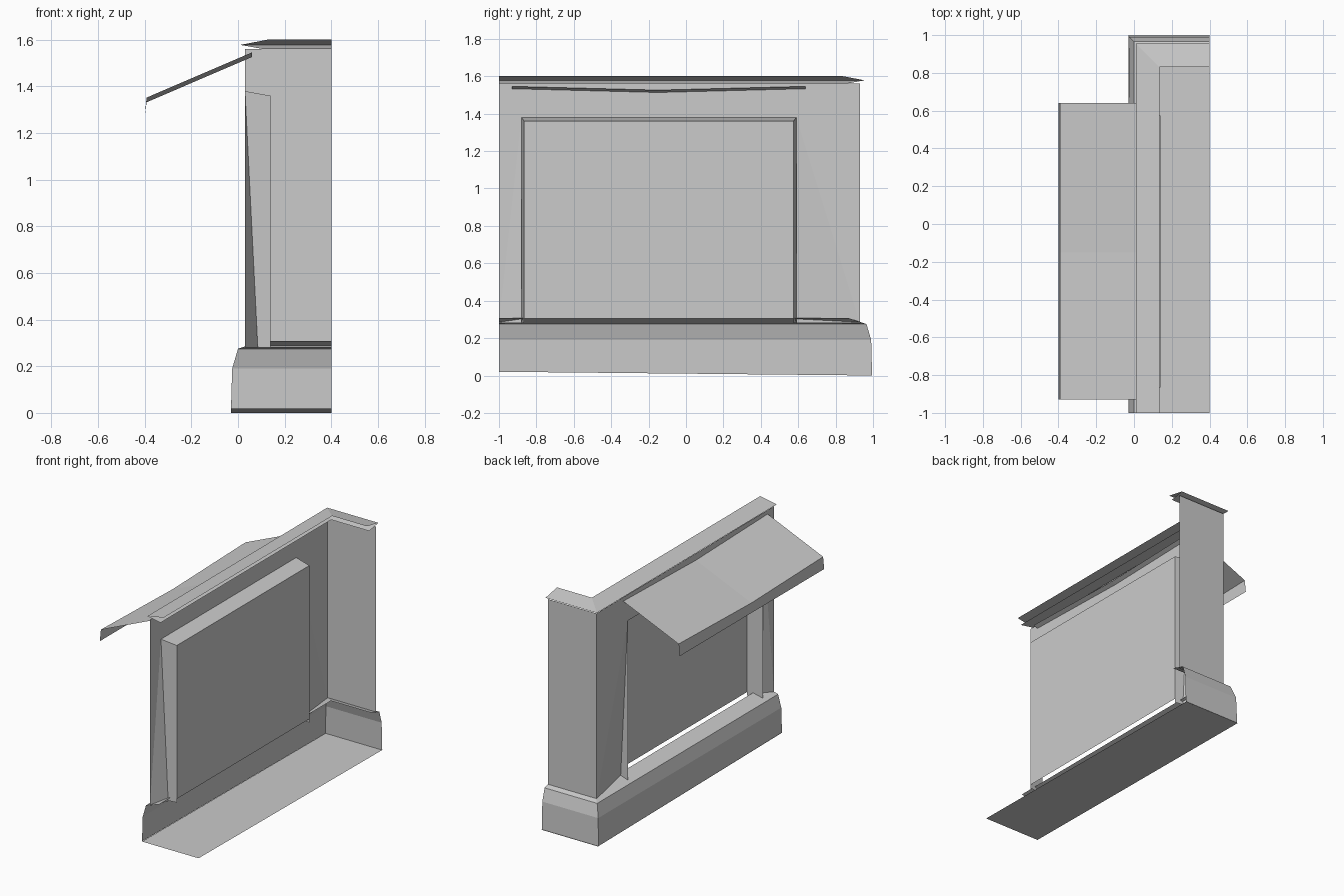
import bpy

if "Cube" in bpy.data.objects:
    bpy.data.objects.remove(bpy.data.objects["Cube"])

END_X, START_Y = 0.4, -1.0


def make(name, verts, faces):
    mesh = bpy.data.meshes.new(name)
    mesh.from_pydata(verts, [], faces)
    mesh.update()
    obj = bpy.data.objects.new(name, mesh)
    bpy.context.collection.objects.link(obj)
    return obj


def corner_sweep(name, profile):
    """Run an open profile (inset, z) along the long side, then round the corner."""
    verts, faces = [], []
    n = len(profile)
    for d, z in profile:
        verts.append((d, START_Y, z))
    for d, z in profile:
        verts.append((d, 0.965 - d, z))
    for d, z in profile:
        verts.append((END_X, 0.965 - d, z))
    for s in range(2):
        for k in range(n - 1):
            a = s * n + k
            faces.append((a, a + 1, a + n + 1, a + n))
    return make(name, verts, faces)


# stepped plinth with a gently rising ledge; lower edge tilts slightly
plinth = corner_sweep("plinth", [(-0.03, 0.0), (-0.025, 0.19), (0.0, 0.275), (0.1, 0.308)])
plinth.data.vertices[0].co.z = 0.02
make("floor_slab",
     [(-0.03, -1, 0.018), (-0.03, 1, 0), (END_X, 1, 0), (END_X, -1, 0.018)],
     [(0, 1, 2, 3)])

# wedge-shaped cornice
corner_sweep("cornice", [(0.11, 1.56), (0.01, 1.578), (0.135, 1.602)])

# wall around the shop window, pulled inward at the lower window corners
W, R = 0.03, 0.085
Y0, Y1, YC = -0.88, 0.59, 0.93
B, H, T = 0.28, 1.38, 1.56
make("wall",
     [(W, -1, B), (W, -1, T), (W, Y0, H), (R, Y0, B),
      (W, YC, T), (W, Y1, H), (R, Y1, B), (W, YC, B),
      (END_X, YC, T), (END_X, YC, B), (W, Y0, B), (W, Y1, B)],
     [(0, 1, 2), (0, 2, 3), (1, 4, 5, 2), (5, 4, 7), (6, 5, 7),
      (7, 4, 8, 9), (3, 2, 10), (6, 11, 5)])

# window reveal: two jambs and a head sloping to the pane
P = 0.14
make("window_reveal",
     [(W, Y0, B), (W, Y0, H), (W, Y1, H), (W, Y1, B),
      (P, Y0 + 0.015, B), (P, Y0 + 0.015, 1.36), (P, Y1 - 0.015, 1.36), (P, Y1 - 0.015, B)],
     [(0, 1, 5, 4), (1, 2, 6, 5), (2, 3, 7, 6)])
make("window_pane",
     [(P, Y0 + 0.015, 0.305), (P, Y0 + 0.015, 1.36), (P, Y1 - 0.015, 1.36), (P, Y1 - 0.015, 0.305)],
     [(0, 1, 2, 3)])

# awning with a slight sag in the middle and a hanging valance
verts = []
for y, sag in ((-0.93, 0), (-0.15, 0.02), (0.64, 0)):
    verts += [(-0.40, y, 1.27), (-0.392, y, 1.352 - sag), (0.06, y, 1.546 - sag)]
make("awning", verts, [(k, k + 1, k + 4, k + 3) for k in (0, 1, 3, 4)])
